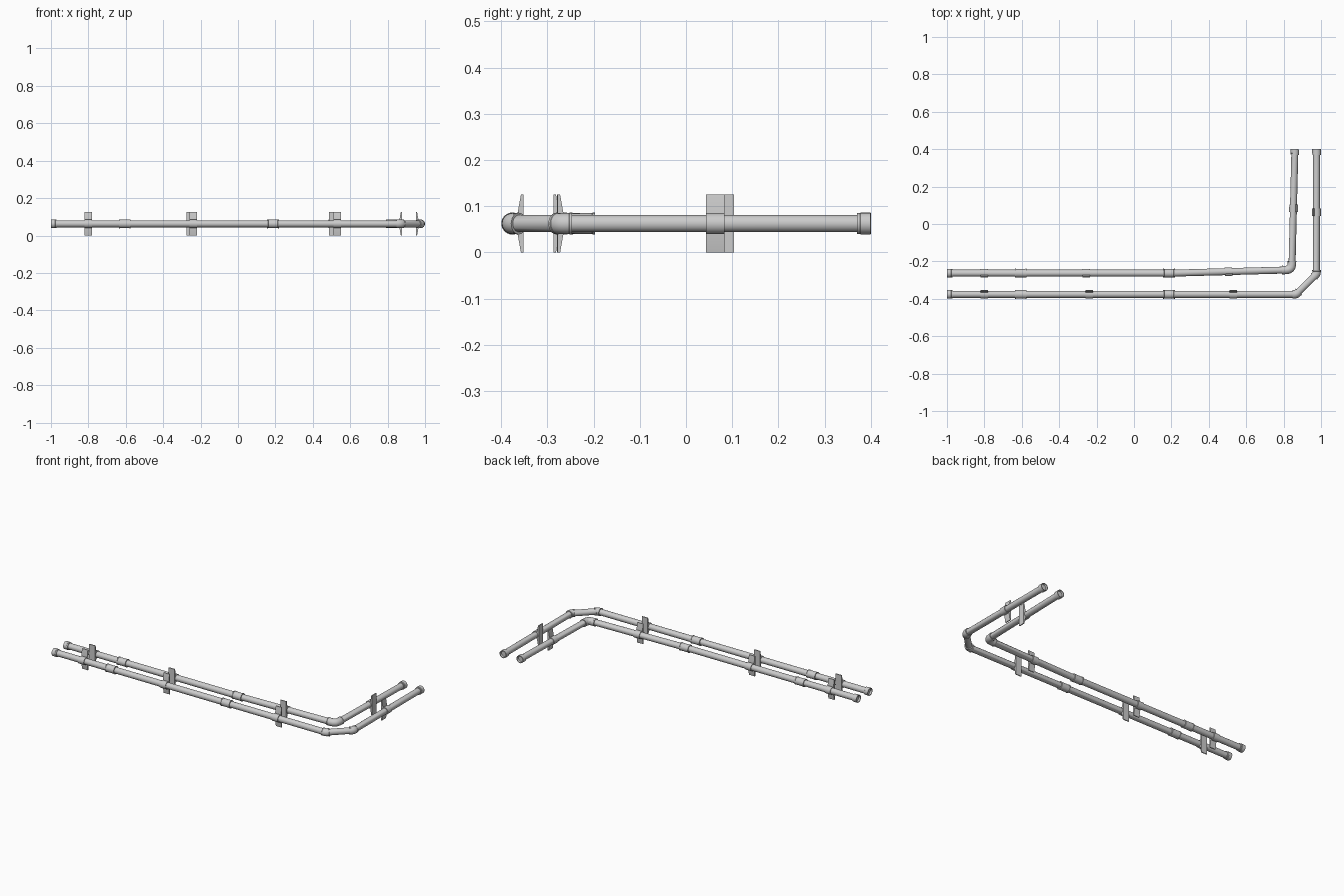
import bpy, bmesh, math
from mathutils import Vector

if "Cube" in bpy.data.objects:
    bpy.data.objects.remove(bpy.data.objects["Cube"])

Z = 0.0625          # pipe centre height
R = 0.0185          # pipe radius
C = 0.0225          # fitting radius
LIP = 0.024         # raised lip radius
SEG = 24
UP = Vector((0, 0, 1))


def finish(name, bm):
    bmesh.ops.recalc_face_normals(bm, faces=bm.faces)
    me = bpy.data.meshes.new(name)
    bm.to_mesh(me)
    bm.free()
    ob = bpy.data.objects.new(name, me)
    bpy.context.collection.objects.link(ob)
    bpy.ops.object.select_all(action='DESELECT')
    ob.select_set(True)
    bpy.context.view_layer.objects.active = ob
    bpy.ops.object.shade_smooth_by_angle(angle=math.radians(35))
    return ob


def sweep(name, path, tangents, radii):
    # round section swept along a level path, mitred at bends
    bm = bmesh.new()
    rings = []
    for p, (t, mitre), r in zip(path, tangents, radii):
        side = UP.cross(t).normalized() * mitre
        c = Vector((p[0], p[1], Z))
        rings.append([bm.verts.new(c + (side * math.cos(a) + UP * math.sin(a)) * r)
                      for a in (2 * math.pi * i / SEG for i in range(SEG))])
    for a, b in zip(rings, rings[1:]):
        for i in range(SEG):
            j = (i + 1) % SEG
            bm.faces.new((a[i], a[j], b[j], b[i]))
    bm.faces.new(rings[0])
    bm.faces.new(rings[-1])
    return finish(name, bm)


def turned(name, p, d, profile):
    # straight fitting: profile of (distance along d, radius)
    p, d = Vector((*p, 0)), Vector((*d, 0)).normalized()
    return sweep(name, [p + d * s for s, _ in profile],
                 [(d, 1)] * len(profile), [r for _, r in profile])


def bent(name, pts, radii):
    v = [Vector((*p, 0)) for p in pts]
    dirs = [(b - a).normalized() for a, b in zip(v, v[1:])]
    tans = []
    for i in range(len(v)):
        a, b = dirs[max(i - 1, 0)], dirs[min(i, len(dirs) - 1)]
        t = (a + b).normalized()
        tans.append((t, 1 / t.dot(a)))
    return sweep(name, v, tans, radii)


def elbow(name, a, corner, b, la, lb, steps=4):
    # sleeve rounding a corner, with a lip at both ends
    k = Vector(corner)
    da, db = (Vector(a) - k).normalized(), (Vector(b) - k).normalized()
    pa, pb = k + da * la[1], k + db * lb[1]
    arc = [pa * (1 - t) ** 2 + k * 2 * t * (1 - t) + pb * t * t
           for t in (i / steps for i in range(steps + 1))]
    pts = [k + da * la[0], k + da * (la[0] - 0.005), k + da * (la[0] - 0.006)] + arc
    pts += [k + db * (lb[0] - 0.006), k + db * (lb[0] - 0.005), k + db * lb[0]]
    bent(name, pts, [LIP - .0005] * 2 + [C] * (steps + 3) + [LIP - .0005] * 2)


def coupling(name, p, d):
    turned(name, p, d, [(-.031, R), (-.031, LIP), (-.026, LIP), (-.025, C),
                        (.025, C), (.026, LIP), (.031, LIP), (.031, R)])


def end_socket(name, p, d):
    # open-mouthed collar; d points into the pipe
    turned(name, p, d, [(.012, .016), (0, .019), (0, .0235), (.022, .0235),
                        (.023, C), (.03, C), (.03, R)])


def bracket(name, p, d, side):
    # band round the pipe plus a double-wedge wall plate on the given side
    turned(name + "_band", p, d, [(-.02, R), (-.02, C), (.02, C), (.02, R)])
    p, d = Vector((*p, 0)), Vector((*d, 0)).normalized()
    n = UP.cross(d) * side
    prof = [(.024, 0), (.024, .125), (.0185, .125), (.011, .083), (.011, .042), (.0185, 0)]
    bm = bmesh.new()
    f = bm.faces.new([bm.verts.new(p + n * a + UP * z - d * .02) for a, z in prof])
    ext = bmesh.ops.extrude_face_region(bm, geom=[f])
    bmesh.ops.translate(bm, vec=d * .04, verts=[g for g in ext['geom']
                                               if isinstance(g, bmesh.types.BMVert)])
    if f.is_valid and len(bm.faces) == len(prof) + 1:
        bm.faces.new(f.verts)
    bmesh.ops.holes_fill(bm, edges=bm.edges)
    finish(name + "_plate", bm)


# pipe runs
outer = [(-.99, -.376), (.867, -.376), (.976, -.267), (.976, .39)]
inner = [(-.99, -.263), (.2, -.263), (.818, -.246), (.845, -.218), (.86, .39)]
core = lambda pts: [Vector(p) for p in pts]
bent("outer_pipe", outer, [R] * 4)
bent("inner_pipe", inner, [R] * 5)

# elbows
elbow("outer_elbow_a", outer[0], outer[1], outer[2], (.02, .01), (.02, .01))
elbow("outer_elbow_b", outer[1], outer[2], outer[3], (.02, .01), (.02, .01))
elbow("inner_elbow", inner[1], (.843, -.2452), inner[4], (.052, .03), (.048, .03))

# open end sockets
for label, y in (("outer", -.376), ("inner", -.263)):
    end_socket(label + "_left_socket", (-1, y), (1, 0))
    for i, x in enumerate((-.605, .187)):
        coupling(f"{label}_coupling_{i}", (x, y), (1, 0))
end_socket("outer_back_socket", (.976, .4), (0, -1))
end_socket("inner_back_socket", (.86, .4), (-.02, -1))

# brackets, plates facing the gap between the runs
for i, x in enumerate((-.8, -.24, .53)):
    bracket(f"outer_bracket_{i}", (x, -.376), (1, 0), 1)
for i, (x, y) in enumerate(((-.8, -.263), (-.255, -.263), (.505, -.2546))):
    bracket(f"inner_bracket_{i}", (x, y), (1, .0275 if i == 2 else 0), -1)
bracket("outer_side_bracket", (.976, .063), (0, 1), 1)
bracket("inner_side_bracket", (.8524, .084), (.0247, 1), -1)
